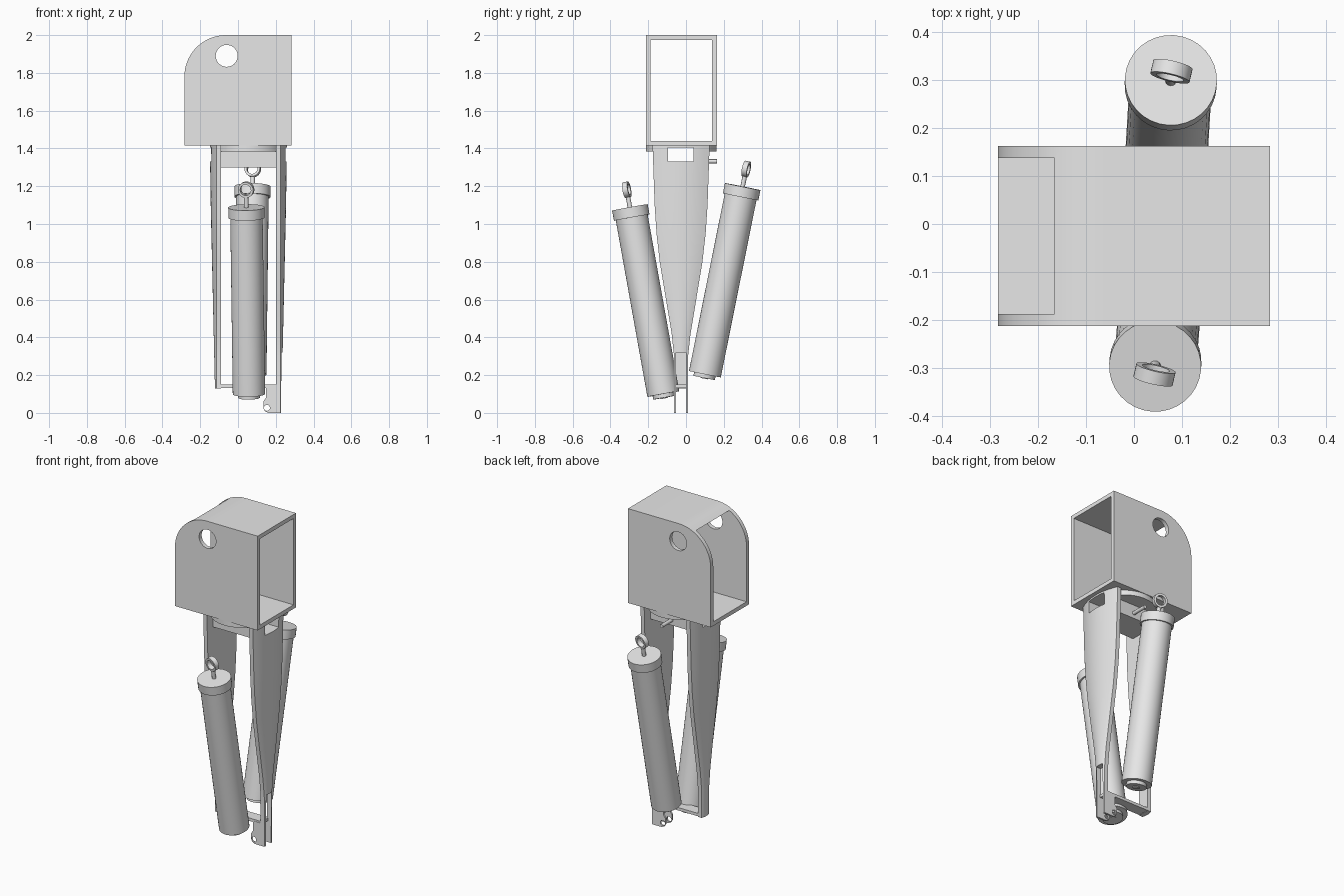
import bpy, bmesh
from math import cos, sin, pi, radians, sqrt
from mathutils import Vector, Matrix

cube = bpy.data.objects.get("Cube")
if cube:
    bpy.data.objects.remove(cube, do_unlink=True)

grey = bpy.data.materials.new("plain_grey")
grey.use_nodes = True
grey.diffuse_color = (0.8, 0.8, 0.8, 1)
grey.node_tree.nodes["Principled BSDF"].inputs["Base Color"].default_value = (0.8, 0.8, 0.8, 1)

CX, CY = 0.055, -0.026      # axis of the fork


def finish(name, bm, smooth=True):
    bmesh.ops.recalc_face_normals(bm, faces=bm.faces)
    mesh = bpy.data.meshes.new(name)
    bm.to_mesh(mesh)
    bm.free()
    mesh.materials.append(grey)
    obj = bpy.data.objects.new(name, mesh)
    bpy.context.collection.objects.link(obj)
    if smooth:
        shade(obj)
    return obj


def select(obj):
    bpy.ops.object.select_all(action='DESELECT')
    obj.select_set(True)
    bpy.context.view_layer.objects.active = obj


def shade(obj):
    select(obj)
    bpy.ops.object.shade_smooth_by_angle(angle=radians(30))


def loft(name, rings):
    """Skin between equal rings of points, capped at both ends."""
    bm = bmesh.new()
    rows = [[bm.verts.new(p) for p in ring] for ring in rings]
    n = len(rows[0])
    for a, b in zip(rows, rows[1:]):
        for i in range(n):
            j = (i + 1) % n
            bm.faces.new((a[i], a[j], b[j], b[i]))
    bm.faces.new(rows[0])
    bm.faces.new(rows[-1])
    return finish(name, bm)


def prism(name, outline, y0, y1):
    """Extrude an x-z outline along y."""
    return loft(name, [[(x, y, z) for x, z in outline] for y in (y0, y1)])


def box(name, x0, x1, y0, y1, z0, z1):
    return prism(name, [(x0, z0), (x1, z0), (x1, z1), (x0, z1)], y0, y1)


def circle(x, z, r, n=32):
    return [(x + r * cos(2 * pi * i / n), z + r * sin(2 * pi * i / n)) for i in range(n)]


def cut(obj, *cutters):
    for c in cutters:
        c.hide_render = True
        mod = obj.modifiers.new("cut", 'BOOLEAN')
        mod.operation, mod.solver, mod.object = 'DIFFERENCE', 'EXACT', c
        select(obj)
        bpy.ops.object.modifier_apply(modifier=mod.name)
        bpy.data.objects.remove(c, do_unlink=True)
    shade(obj)


def spin(name, profile, matrix, n=32, closed=False):
    """Turn a (radius, height) profile around local z, then place it."""
    bm = bmesh.new()
    rings = [[bm.verts.new(matrix @ Vector((r * cos(2 * pi * i / n), r * sin(2 * pi * i / n), h)))
              for i in range(n)] for r, h in profile]
    pairs = list(zip(rings, rings[1:]))
    if closed:
        pairs.append((rings[-1], rings[0]))
    else:
        bm.faces.new(rings[0])
        bm.faces.new(rings[-1])
    for a, b in pairs:
        for i in range(n):
            j = (i + 1) % n
            bm.faces.new((a[i], a[j], b[j], b[i]))
    return finish(name, bm)


# Housing: open tube with one rounded upper corner and a cross hole
R, HX, Y0, Y1, Z0 = 0.22, 0.284, -0.213, 0.163, 1.415
arc = [(-HX + R - R * cos(t * pi / 32), 2 - R + R * sin(t * pi / 32)) for t in range(17)]
housing = prism("housing", [(HX, Z0), (-HX, Z0)] + arc + [(HX, 2)], Y0, Y1)
cut(housing,
    box("tube_cutter", -0.5, 0.5, Y0 + 0.025, Y1 - 0.025, Z0 + 0.025, 1.975),
    prism("hole_cutter", circle(-0.06, 1.89, 0.058), -0.5, 0.5))


def notch():
    return box("notch_cutter", -0.5, 0.5, -0.095, 0.04, 1.33, 1.405)


# Round collar under the housing
collar = spin("collar", [(0.187, 1.385), (0.187, 1.418)], Matrix.Translation((CX, CY, 0)))
cut(collar, notch())

# Fork legs: flat inside, rounded outside, tapering downwards
HEIGHTS = [(0.0, 0.037), (0.13, 0.037), (0.3, 0.037), (0.42, 0.05), (0.6, 0.08),
           (0.8, 0.113), (0.95, 0.13), (1.1, 0.14), (1.415, 0.151)]


def leg(name, side, bottom):
    rings = []
    for z, half in HEIGHTS:
        if z < bottom:
            continue
        bulge = 0.004 + 0.03 * min(z / 1.3, 1)
        ring = [(CX + side * 0.145, CY + half, z), (CX + side * 0.145, CY - half, z)]
        for i in range(13):
            t = -1 + i / 6
            ring.append((CX + side * (0.17 + bulge * (1 - t * t)), CY + half * t, z))
        rings.append(ring)
    return loft(name, rings)


left_leg = leg("left_leg", 1, 0)
cut(left_leg, notch(), box("slot_cutter", 0.1, 0.4, -0.052, 0.0, -0.1, 0.32))
right_leg = leg("right_leg", -1, 0.13)
cut(right_leg, notch())

# Cross members joining the legs
top_bar = box("top_crossbar", -0.1, 0.21, -0.116, 0.064, 1.3, 1.39)
cut(top_bar, notch())
box("bottom_crossbar", -0.1, 0.205, CY - 0.035, CY + 0.035, 0.132, 0.15)

# Pin at the back of the top bar
spin("stop_pin", [(0.011, 0.05), (0.011, 0.163)],
     Matrix.Translation((CX, 0, 1.332)) @ Matrix.Rotation(-pi / 2, 4, 'X'), 16)

# Pair of drilled lugs at the foot
for name, y in (("front_lug", -0.063), ("back_lug", 0.0)):
    lug = prism(name, [(0.21, 0), (0.16, 0), (0.143, 0.008), (0.134, 0.025), (0.134, 0.06),
                       (0.148, 0.08), (0.148, 0.14), (0.21, 0.14)], y, y + 0.011)
    cut(lug, prism("lug_cutter", circle(0.153, 0.027, 0.016, 20), -0.2, 0.2))


# Hanging canisters with cap, base disc and eye ring
def canister(name, base, top):
    base, top = Vector(base), Vector(top)
    axis = top - base
    length = axis.length
    place = Matrix.Translation(base) @ axis.to_track_quat('Z', 'Y').to_matrix().to_4x4()
    tilt = Vector((0, 0, 1)).rotation_difference(axis).to_matrix().to_4x4()
    spin(name + "_body", [(0.02, -0.024), (0.02, -0.02), (0.058, -0.02), (0.058, 0),
                          (0.086, 0), (0.086, length - 0.05)], place)
    spin(name + "_cap", [(0.096, length - 0.055), (0.096, length)], place)
    spin(name + "_stem", [(0.012, length - 0.01), (0.012, length + 0.066)], place, 16)
    ring = (Matrix.Translation(base) @ tilt @ Matrix.Translation((0, 0, length + 0.095))
            @ Matrix.Rotation(radians(-13), 4, 'Z') @ Matrix.Rotation(pi / 2, 4, 'X'))
    spin(name + "_eye_ring", [(0.042, -0.014), (0.042, 0.014), (0.029, 0.014), (0.029, -0.014)],
         ring, 32, True)


canister("front_canister", (0.058, -0.12, 0.1), (0.044, -0.297, 1.088))
canister("back_canister", (0.065, 0.1, 0.205), (0.077, 0.3, 1.198))
